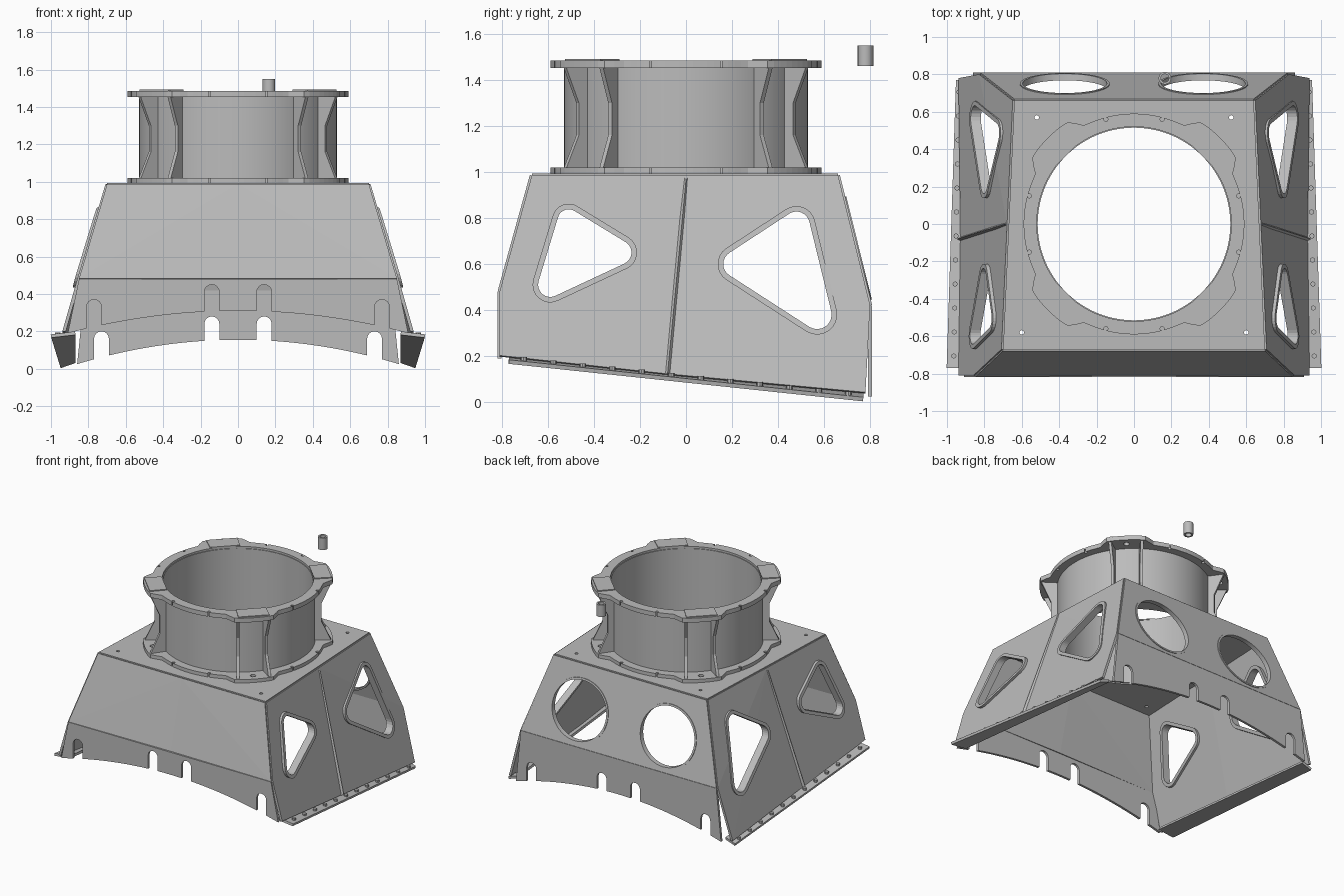
import bpy, bmesh
from math import sin, cos, pi, radians, atan2
from mathutils import Vector

if "Cube" in bpy.data.objects:
    bpy.data.objects.remove(bpy.data.objects["Cube"])

gray = bpy.data.materials.new("plain_gray")
gray.use_nodes = True
COLOR = (0.5, 0.5, 0.5, 1)
gray.diffuse_color = COLOR
gray.node_tree.nodes["Principled BSDF"].inputs["Base Color"].default_value = COLOR

TOP = 0.985       # height of the deck
SHEET = 0.018     # sheet thickness


def make(name, verts, faces):
    bm = bmesh.new()
    vs = [bm.verts.new(v) for v in verts]
    for f in faces:
        bm.faces.new([vs[i] for i in f])
    bmesh.ops.recalc_face_normals(bm, faces=bm.faces)
    me = bpy.data.meshes.new(name)
    bm.to_mesh(me)
    bm.free()
    ob = bpy.data.objects.new(name, me)
    bpy.context.collection.objects.link(ob)
    me.materials.append(gray)
    return ob


def apply(ob, kind, **settings):
    mod = ob.modifiers.new(kind, kind)
    for key, value in settings.items():
        setattr(mod, key, value)
    bpy.context.view_layer.objects.active = ob
    bpy.ops.object.modifier_apply(modifier=mod.name)


def sheet(name, verts, faces):
    ob = make(name, verts, faces)
    apply(ob, 'SOLIDIFY', thickness=SHEET, offset=0)
    return ob


def mirror(ob):
    apply(ob, 'MIRROR', use_mirror_merge=False)


def smooth(ob):
    bpy.ops.object.select_all(action='DESELECT')
    ob.select_set(True)
    bpy.context.view_layer.objects.active = ob
    bpy.ops.object.shade_smooth_by_angle(angle=radians(30))


def loft(name, loops, closed=True):
    """Join matching loops; closed makes a ring, open gets end caps."""
    n, m = len(loops[0]), len(loops)
    faces = [(a * n + i, a * n + (i + 1) % n, (a + 1) % m * n + (i + 1) % n, (a + 1) % m * n + i)
             for a in range(m if closed else m - 1) for i in range(n)]
    if not closed:
        faces += [tuple(range(n)), tuple(range((m - 1) * n, m * n))]
    return make(name, [p for loop in loops for p in loop], faces)


def circle(r, z, n=96, x=0, y=0):
    return [(x + r * cos(2 * pi * i / n), y + r * sin(2 * pi * i / n), z) for i in range(n)]


def tube(name, inner, outer, z0, z1, **kw):
    ob = loft(name, [circle(inner, z0, **kw), circle(outer, z0, **kw),
                     circle(outer, z1, **kw), circle(inner, z1, **kw)])
    smooth(ob)
    return ob


def cut(ob, *cutters):
    for c in cutters:
        c.hide_render = True
        apply(ob, 'BOOLEAN', object=c, operation='DIFFERENCE', solver='EXACT')
        bpy.data.objects.remove(c)


def drill(x, y, r, z0, z1, n=12):
    return loft("drill", [circle(r, z0, n, x, y), circle(r, z1, n, x, y)], False)


# Deck with round opening and corner holes
deck = sheet("deck_plate", [(-.70, -.67, TOP), (.70, -.67, TOP), (.64, .66, TOP), (-.64, .66, TOP)],
             [(0, 1, 2, 3)])
cut(deck, drill(0, 0, .52, .9, 1.1, 96),
    *[drill(s * x, y, .012, .9, 1.1) for s in (-1, 1) for x, y in ((.6, -.58), (.52, .57))])

# Sloping front panel, creased along the middle
sheet("front_panel", [(-.70, -.67, TOP), (0, -.67, TOP), (.70, -.67, TOP),
                      (.85, -.81, .48), (0, -.80, .48), (-.85, -.81, .48)],
      [(0, 1, 5), (1, 4, 5), (1, 2, 3), (1, 3, 4)])

# Sloping rear panel with two round ports
rear = sheet("rear_panel", [(-.64, .66, TOP), (.64, .66, TOP), (.82, .80, .42), (-.82, .80, .42)],
             [(0, 1, 2, 3)])


def port(x, r, dy):
    ring = []
    for px, pz, _ in circle(r, 0, 48):
        z = .67 + .93 * pz
        ring.append((x + px, .66 + (TOP - z) * .248 + dy, z))
    return ring


for x in (-.37, .37):
    cut(rear, loft("port_cutter", [port(x, .235, -.2), port(x, .235, .2)], False))
    smooth(loft("port_rim", [port(x, .225, -.022), port(x, .24, -.022),
                             port(x, .24, .014), port(x, .225, .014)]))


# Lower skirts: arched bottom edge with slots
def skirt(name, y, top, half_top, half_low, mid, drop, slots):
    def arch(x):
        return mid - drop * (x / half_low) ** 2
    pts, w = [], .04
    for i in range(37):
        x = half_low * (i / 18 - 1)
        if all(abs(x - s) > w + .005 for s, _ in slots):
            pts.append((x, arch(x)))
    for s, peak in slots:
        pts += [(s - w, arch(s - w)), (s + w, arch(s + w))]
    pts.sort()
    outline = []
    for x, z in pts:
        outline.append((x, y, z))
        for s, peak in slots:
            if abs(x - (s - w)) < 1e-6:
                outline += [(s - w * cos(pi * k / 8), y, peak - w + w * sin(pi * k / 8))
                            for k in range(9)]
    outline += [(half_top, y, top), (-half_top, y, top)]
    sheet(name, outline, [tuple(range(len(outline)))])


skirt("front_skirt", -.81, .48, .85, .91, .31, .12,
      [(-.77, .37), (-.14, .45), (.14, .45), (.77, .37)])
skirt("rear_skirt", .80, .42, .82, .86, .155, .13,
      [(-.73, .20), (-.14, .28), (.14, .28), (.73, .20)])

# Side walls, fanned from the middle of the deck edge
wall = sheet("side_wall", [(.67, 0, TOP), (.70, -.67, TOP), (.85, -.81, .48), (.93, -.81, .2),
                           (.92, -.08, .12), (.93, .78, .04), (.82, .80, .42), (.64, .66, TOP)],
             [(0, i, i + 1) for i in range(1, 7)])


def wall_x(y, z):
    t = (y + .67) / 1.33
    return .70 - .06 * t + (TOP - z) * (.293 + .014 * t)


def rounded(corners, grow):
    """Rounded triangle through three (y, z, radius) corners."""
    out = []
    for i in range(3):
        p, a, b = (Vector(corners[(i + k) % 3][:2]) for k in (0, -1, 1))
        d0, d1 = p - a, b - p
        a0 = atan2(d0.y, d0.x) - pi / 2
        turn = (atan2(d1.y, d1.x) - pi / 2 - a0) % (2 * pi)
        r = corners[i][2] + grow
        out += [(p.x + r * cos(a0 + turn * k / 8), p.y + r * sin(a0 + turn * k / 8))
                for k in range(9)]
    return out


WINDOWS = [[(-.51, .79, .06), (-.59, .51, .065), (-.29, .65, .065)],
           [(.48, .77, .07), (.22, .6, .07), (.57, .38, .075)]]
for corners in WINDOWS:
    hole = rounded(corners, 0)
    cut(wall, loft("window_cutter", [[(x, y, z) for y, z in hole] for x in (.4, 1.2)], False))
    rim = loft("window_rim", [[(wall_x(y, z) + dx, y, z) for y, z in rounded(corners, g)]
                              for g, dx in ((-.012, -.03), (.012, -.03), (.012, .025), (-.012, .025))])
    mirror(rim)
mirror(wall)

# Raised seam down each side wall
seam = make("side_seam", [(.675, -.012, TOP), (.675, .012, TOP), (.69, 0, TOP - .02),
                          (.925, -.092, .12), (.925, -.068, .12), (.945, -.08, .125)],
            [(0, 1, 2), (3, 4, 5), (0, 1, 4, 3), (1, 2, 5, 4), (0, 2, 5, 3)])
mirror(seam)

# Bottom mounting flanges with bolts
flange = sheet("side_flange", [(.87, -.77, .19), (1.0, -.77, .175), (.95, .77, .012), (.87, .77, .04)],
               [(0, 1, 2, 3)])
mirror(flange)
for i in range(12):
    t = (i + .5) / 12
    z = .18 - .163 * t
    bolt = loft("flange_bolt", [circle(.014, z + h, 8, .965 - .03 * t, -.77 + 1.54 * t)
                                for h in (-.005, .022)], False)
    mirror(bolt)

# Round collar
tube("collar_drum", .515, .53, TOP, 1.47)


def lobed(z):
    loop = []
    for i in range(120):
        a = 2 * pi * i / 120
        off = abs((360 * i / 120) % 90 - 45)
        t = min(1, max(0, (19 - off) / 8))
        r = .59 + .062 * t * t * (3 - 2 * t)
        loop.append((r * cos(a), r * sin(a), z))
    return loop


HOLES = [(sx * x, sy * y, r) for sx in (-1, 1) for sy in (-1, 1)
         for x, y, r in ((.42, .42, .02), (.15, .56, .011), (.56, .15, .011))]
for name, z0, z1 in (("collar_base_ring", .987, 1.02), ("collar_top_ring", 1.452, 1.485)):
    ring = loft(name, [circle(.52, z0, 120), lobed(z0), lobed(z1), circle(.52, z1, 120)])
    cut(ring, *[drill(x, y, r, z0 - .05, z1 + .05) for x, y, r in HOLES])

# Paired waisted ribs on the collar corners
RIB = [(.525, 1.01), (.645, 1.01), (.575, 1.16), (.575, 1.30), (.645, 1.46), (.525, 1.46)]
for quarter in range(4):
    for side in (-10, 10):
        a = radians(45 + 90 * quarter + side)
        out, across = Vector((cos(a), sin(a), 0)), Vector((-sin(a), cos(a), 0))
        loft("collar_rib", [[out * r + across * w + Vector((0, 0, z)) for r, z in RIB]
                            for w in (-.01, .01)], False)
    # Raised pad over each rib pair
    a = radians(45 + 90 * quarter)
    loft("corner_pad", [[(r * cos(a + b), r * sin(a + b), z)
                         for r, b in ((.525, -.2), (.645, -.17), (.645, .17), (.525, .2))]
                        for z in (1.484, 1.492)], False)

# Loose sleeve behind the collar
tube("loose_sleeve", .022, .034, 1.46, 1.55, n=16, x=.165, y=.78)
